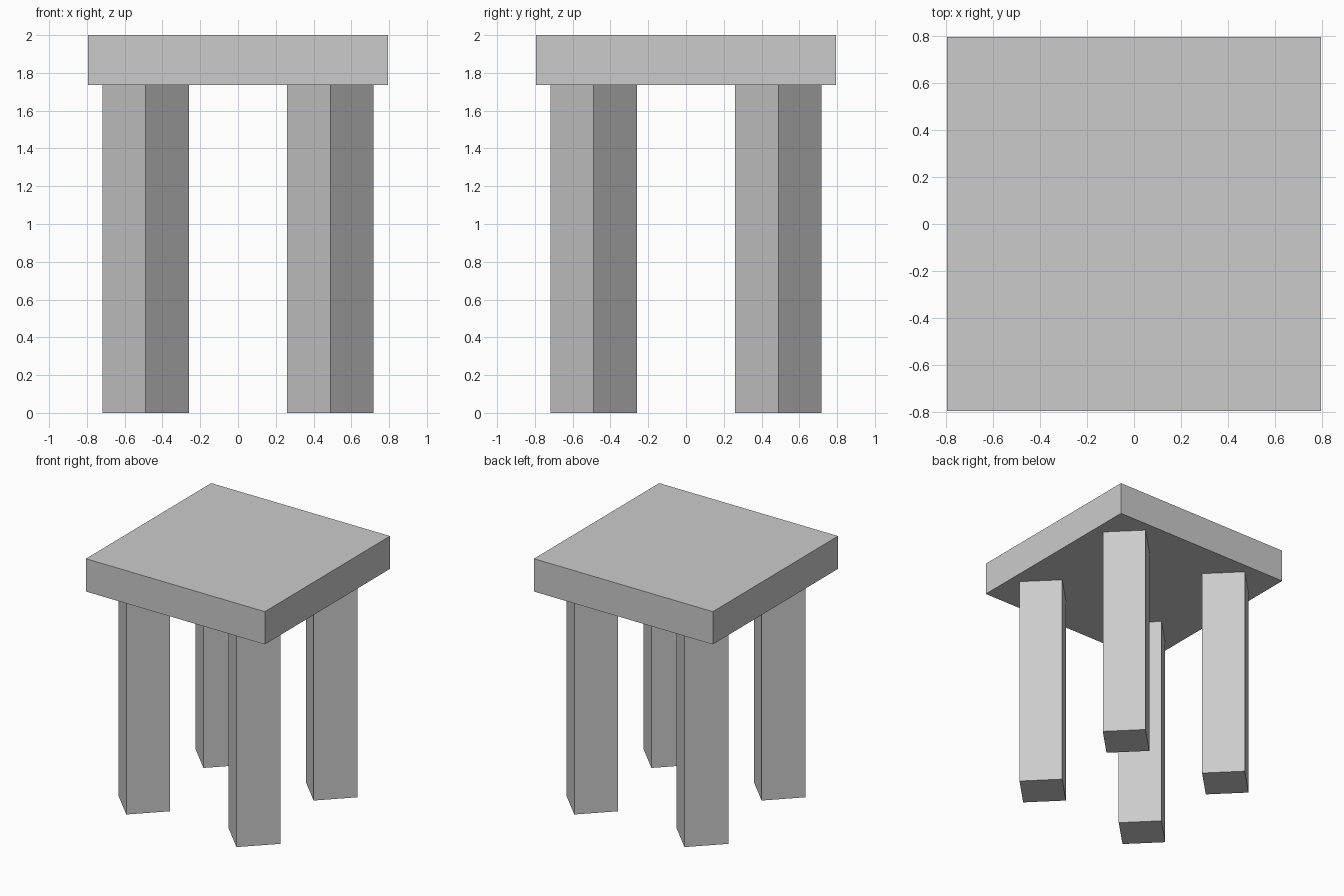
import bpy

if "Cube" in bpy.data.objects:
    bpy.data.objects.remove(bpy.data.objects["Cube"])

TOP_HALF = 0.794
TOP_BOTTOM = 1.737
HEIGHT = 2.0
LEG_OFFSET = 0.489
LEG_RADIUS = 0.229

# Square seat slab
bpy.ops.mesh.primitive_cube_add(size=1, location=(0, 0, (TOP_BOTTOM + HEIGHT) / 2))
seat = bpy.context.object
seat.name = "seat"
seat.scale = (2 * TOP_HALF, 2 * TOP_HALF, HEIGHT - TOP_BOTTOM)
bpy.ops.object.transform_apply(location=False, rotation=False, scale=True)


# Square legs turned 45 degrees, corners pointing along x and y
def add_leg(name, sx, sy):
    bpy.ops.mesh.primitive_cylinder_add(
        vertices=4, radius=LEG_RADIUS, depth=TOP_BOTTOM,
        location=(sx * LEG_OFFSET, sy * LEG_OFFSET, TOP_BOTTOM / 2))
    bpy.context.object.name = name


for row, sy in (("front", -1), ("back", 1)):
    for side, sx in (("left", -1), ("right", 1)):
        add_leg(f"{row}_{side}_leg", sx, sy)
